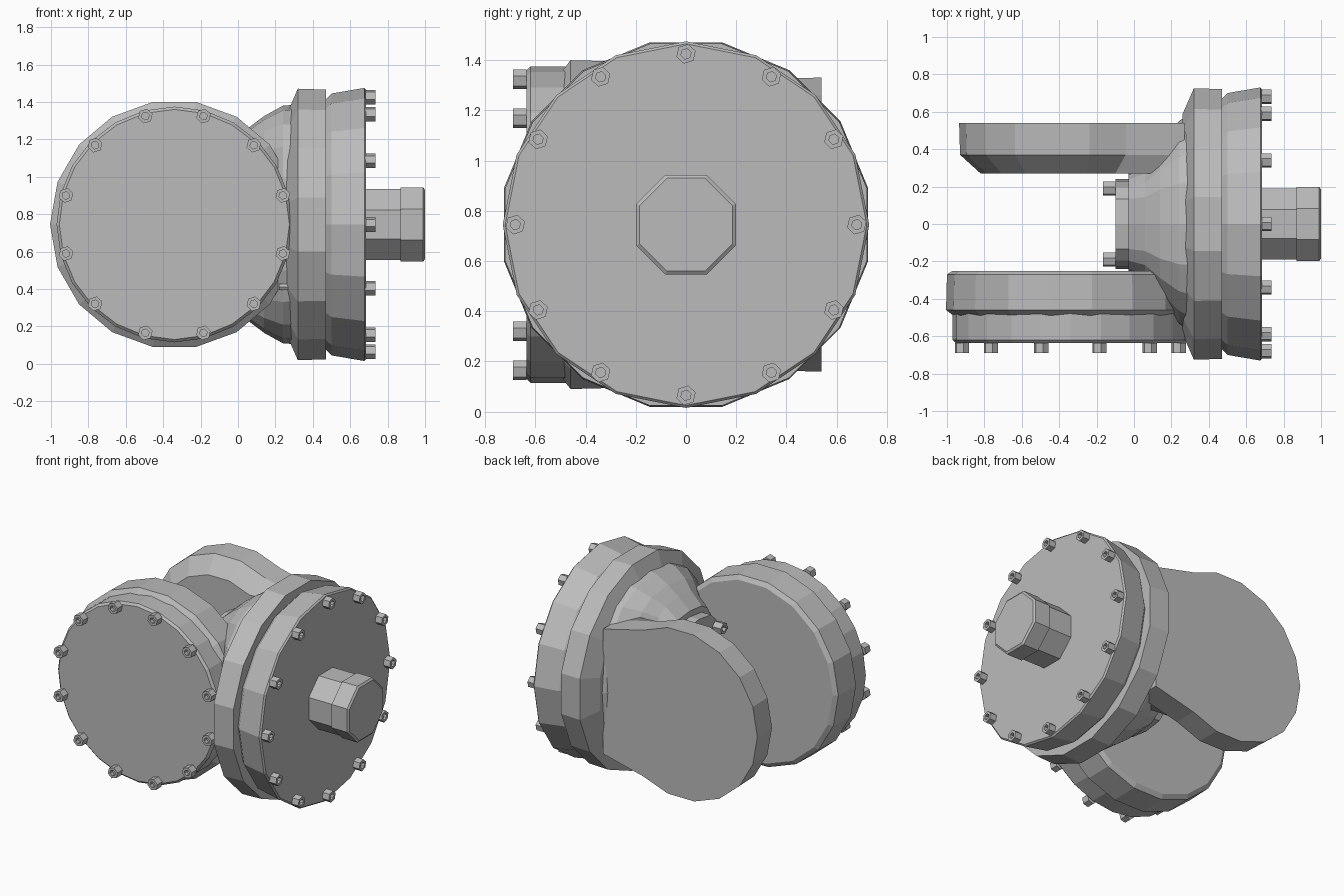
import bpy, bmesh
from math import cos, sin, pi, radians
from mathutils import Vector

cube = bpy.data.objects.get("Cube")
if cube:
    bpy.data.objects.remove(cube)

CZ = 0.745      # height of the main axes
AX = -0.34      # x of the arm centre

grey = bpy.data.materials.new("cast_grey")
grey.use_nodes = True
grey.diffuse_color = (0.5, 0.5, 0.5, 1)
grey.node_tree.nodes["Principled BSDF"].inputs["Base Color"].default_value = (0.5, 0.5, 0.5, 1)


def finish(name, bm):
    bmesh.ops.recalc_face_normals(bm, faces=bm.faces)
    mesh = bpy.data.meshes.new(name)
    bm.to_mesh(mesh)
    bm.free()
    mesh.materials.append(grey)
    obj = bpy.data.objects.new(name, mesh)
    bpy.context.collection.objects.link(obj)
    return obj


def place(axis, depth, u, v):
    return Vector((depth, u, v)) if axis == "x" else Vector((u, depth, v))


def oval(axis, depth, centre, ru, rv, sides=16, square=1.0, turn=0.0):
    """Ring of points; square < 1 pushes the oval towards a rectangle."""
    ring = []
    for i in range(sides):
        a = 2 * pi * i / sides + turn
        c, s = cos(a), sin(a)
        u = abs(c) ** square * (1 if c > 0 else -1)
        v = abs(s) ** square * (1 if s > 0 else -1)
        ring.append(place(axis, depth, centre[0] + ru * u, centre[1] + rv * v))
    return ring


def loft(name, rings):
    bm = bmesh.new()
    rows = [[bm.verts.new(p) for p in ring] for ring in rings]
    n = len(rows[0])
    for a, b in zip(rows, rows[1:]):
        for i in range(n):
            j = (i + 1) % n
            bm.faces.new((a[i], a[j], b[j], b[i]))
    bm.faces.new(rows[0])
    bm.faces.new(rows[-1])
    return finish(name, bm)


def bolt(name, axis, base, tip, centre):
    """Hexagon head with a socket."""
    dip = tip + (base - tip) * 0.5
    loft(name, [oval(axis, d, centre, r, r, 6, turn=0.3)
                for d, r in ((base, 0.04), (tip, 0.04), (tip, 0.021), (dip, 0.021))])


def bolt_circle(name, axis, base, tip, centre, radius, start):
    for k in range(12):
        a = radians(start + 30 * k)
        bolt(f"{name}_{k + 1}", axis, base, tip,
             (centre[0] + radius * cos(a), centre[1] + radius * sin(a)))


axle = (0, CZ)
arm = (AX, CZ)

# Body blending from the hub between the arms to the flange
loft("body", [oval("x", x, axle, ry, rz, 20, sq) for x, ry, rz, sq in (
    (-0.03, 0.27, 0.44, 0.6), (0.06, 0.31, 0.52, 0.65), (0.14, 0.42, 0.58, 0.7),
    (0.24, 0.55, 0.635, 0.8), (0.36, 0.63, 0.645, 0.9))])

# Flared collar, flange and end plate
loft("collar", [oval("x", x, axle, r, r, 16, turn=pi / 16) for x, r in (
    (0.26, 0.6), (0.32, 0.74), (0.47, 0.735))])
loft("flange", [oval("x", x, axle, r, r, 16) for x, r in (
    (0.46, 0.66), (0.5, 0.70), (0.675, 0.73), (0.685, 0.72))])
bolt_circle("flange_bolt", "x", 0.68, 0.735, axle, 0.68, 0)

# Output shaft with a larger end
loft("shaft", [oval("x", x, axle, r, r, 8, turn=pi / 8) for x, r in (
    (0.67, 0.205), (0.87, 0.205), (0.87, 0.215), (0.99, 0.215), (1.0, 0.2))])

# Front arm with its bolted cover
loft("front_arm", [oval("y", y, arm, r, r, 18) for y, r in (
    (-0.25, 0.63), (-0.27, 0.66), (-0.46, 0.665), (-0.49, 0.625))])
loft("front_cover", [oval("y", y, arm, r, r, 24) for y, r in (
    (-0.45, 0.63), (-0.62, 0.63), (-0.635, 0.615))])
bolt_circle("cover_bolt", "y", -0.635, -0.69, arm, 0.6, 15)


# Back arm: round end, straight edge against the body
def arm_ring(y, r):
    pts = [(AX + r * cos(radians(a)), CZ + r * sin(radians(a))) for a in range(60, 301, 20)]
    return [place("y", y, u, v) for u, v in pts + [(0.27, CZ - 0.44), (0.27, CZ + 0.44)]]


loft("back_arm", [arm_ring(y, r) for y, r in ((0.27, 0.48), (0.37, 0.59), (0.54, 0.595))])

# Hub plate between the arms
loft("hub_plate", [oval("x", x, axle, 0.24, 0.4, 16, 0.6) for x in (-0.1, 0)])
for side in (-1, 1):
    for level in (-1, 1):
        bolt(f"hub_bolt_{side}_{level}", "x", -0.1, -0.165, (side * 0.19, CZ + level * 0.28))

# Small drain pin beside the front cover
loft("drain_pin", [oval("x", x, (-0.5, 0.41), 0.018, 0.018, 6) for x in (0.22, 0.33)])
